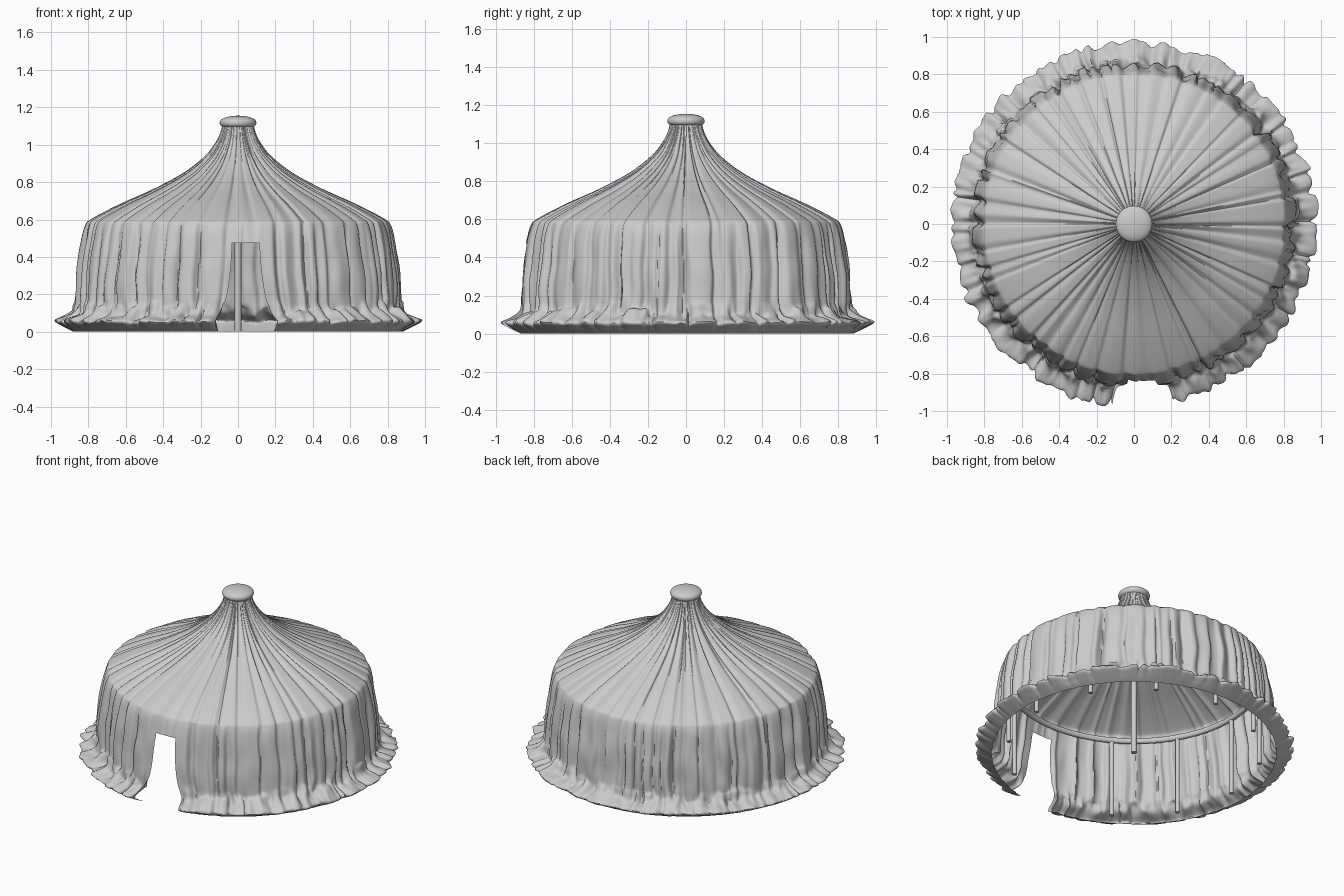
import bpy, bmesh, math, random
from mathutils import Vector, noise

if "Cube" in bpy.data.objects:
    bpy.data.objects.remove(bpy.data.objects["Cube"])

random.seed(7)
TAU = math.tau
T = 3600


def crease_table(count, wmin, wmax):
    """Periodic table of irregular inward creases (0 = bulge, 1 = deep fold)."""
    tab = [0.0] * T
    for i in range(count):
        c = (i + random.uniform(-0.38, 0.38)) / count * TAU
        w, depth = random.uniform(wmin, wmax), random.uniform(0.4, 1)
        flip = random.choice((-1, 1))
        k0, span = int(c / TAU * T), int(4 * w / TAU * T)
        for k in range(k0 - span, k0 + span + 1):
            d = (k / T * TAU - c) * flip
            w2 = w if d < 0 else w * 0.4           # steeper on one side
            tab[k % T] = max(tab[k % T], depth * math.exp(-(d / w2) ** 2))
    return tab


def look(tab, a):
    x = (a / TAU * T) % T
    i = int(x)
    f = x - i
    return tab[i % T] * (1 - f) + tab[(i + 1) % T] * f


def ramp(x, a, b):
    t = max(0, min(1, (x - a) / (b - a)))
    return t * t * (3 - 2 * t)


def spline(pts, sub):
    """Smooth curve through the points, keeping each point."""
    p = [Vector(q) for q in pts]
    p = [2 * p[0] - p[1]] + p + [2 * p[-1] - p[-2]]
    out = []
    for i in range(1, len(p) - 2):
        a, b, c, d = p[i - 1:i + 3]
        for s in range(sub):
            t = s / sub
            out.append(0.5 * (2 * b + (c - a) * t + (2 * a - 5 * b + 4 * c - d) * t * t
                              + (3 * b - a - 3 * c + d) * t ** 3))
    return out + [p[-2]]


def add_mesh(name, bm, angle=50):
    me = bpy.data.meshes.new(name)
    bm.to_mesh(me)
    bm.free()
    ob = bpy.data.objects.new(name, me)
    bpy.context.collection.objects.link(ob)
    bpy.context.view_layer.objects.active = ob
    ob.select_set(True)
    bpy.ops.object.shade_smooth_by_angle(angle=math.radians(angle))
    ob.select_set(False)
    return ob


# Cloth canopy: roof, wall, flared ruffle and turned-under hem in one sheet
profile = [(0.085, 1.10), (0.10, 1.05), (0.135, 0.99), (0.19, 0.928), (0.30, 0.845),
           (0.46, 0.760), (0.63, 0.684), (0.78, 0.606), (0.818, 0.57), (0.843, 0.475),
           (0.864, 0.33), (0.872, 0.2), (0.877, 0.13), (0.90, 0.09), (0.975, 0.057),
           (0.935, 0.027), (0.88, 0.0)]
SUB, N = 4, 720
rows = spline(profile, SUB)
door_row, lip_row = 9 * SUB, 14 * SUB
main, extra, ruffle = (crease_table(46, 0.02, 0.06), crease_table(38, 0.015, 0.05),
                       crease_table(50, 0.02, 0.06))
DOOR, HALF = math.radians(272.8), 10 * TAU / N

bm = bmesh.new()
grid = []
for j, q in enumerate(rows):
    tan = (rows[min(j + 1, len(rows) - 1)] - rows[max(j - 1, 0)]).normalized()
    nor = Vector((-tan.y, tan.x))
    wall = ramp(j, 7 * SUB, 10 * SUB)
    ruf = ramp(j, 11 * SUB, 13.5 * SUB)
    hem = ramp(j, lip_row, len(rows) - 1)
    lift = ramp(j, 11 * SUB, 12.5 * SUB) * (1 - 0.7 * ramp(j, 12.5 * SUB, lip_row)) * (1 - hem)
    widen = 0.082 * ramp(j, door_row, lip_row)
    line = []
    for i in range(N):
        d = i / N * TAU - math.pi                  # angle from door centre
        side = 1 if d > 0 else -1
        a = DOOR + d
        if abs(d) >= HALF - 1e-4:
            a += side * widen * math.exp(-(abs(d) - HALF) / 0.15)
        cx, cy = math.cos(d), math.sin(d)
        # creases wander slightly down the wall
        s = DOOR + d + wall * 0.02 * noise.noise((3 * cx, 3 * cy, 5 * q.y))
        calm = 1 - wall * (1 - ruf) * ramp(HALF + 0.06 - abs(d), 0, 0.06) * 0.8
        n = noise.noise((9 * cx, 9 * cy, 6 * q.y))
        f = look(main, s) * (0.017 * min(1, q.x / 0.35) * (1 - wall) + 0.034 * wall)
        f += look(extra, s) * 0.028 * wall
        off = -f * calm * (1 - 0.7 * ruf) + 0.010 * n * wall * (1 - ruf)
        r, z = q.x + nor.x * off, q.y + nor.y * off * (1 - ruf)
        if ruf > 0:                                # crumpled gathers
            n2 = noise.noise((10 * cx, 10 * cy, 18 * q.y + 4))
            n3 = noise.noise((22 * cx, 22 * cy, 25 * q.y))
            lf = look(ruffle, s + 0.03 * n)
            k = ruf * (1 - hem)
            r += k * (0.024 * n2 + 0.010 * n3 - 0.036 * lf + 0.008)
            z += lift * (0.03 * n2 + 0.015 * n3 + 0.025 * (0.45 - lf))
        r = min(r, 1.0)
        line.append(bm.verts.new((r * math.cos(a), r * math.sin(a), max(0, z))))
    grid.append(line)
for j in range(len(rows) - 1):
    for i in range(N):
        d = (i + 0.5) / N * TAU - math.pi
        if j >= door_row and abs(d) < HALF:        # doorway
            continue
        k = (i + 1) % N
        bm.faces.new((grid[j][i], grid[j + 1][i], grid[j + 1][k], grid[j][k]))
bmesh.ops.delete(bm, geom=[v for v in bm.verts if not v.link_faces], context='VERTS')
add_mesh("cloth_canopy", bm, 60)

# Rounded cap on the peak
bm = bmesh.new()
bmesh.ops.create_uvsphere(bm, u_segments=48, v_segments=24, radius=1)
for v in bm.verts:
    z = math.copysign(abs(v.co.z) ** 0.85, v.co.z)
    v.co = (v.co.x * 0.098, v.co.y * 0.098, 1.117 + 0.038 * z)
add_mesh("peak_cap", bm)


def pole(name, x, y, top, radius):
    bm = bmesh.new()
    bmesh.ops.create_cone(bm, cap_ends=True, segments=16, radius1=radius,
                          radius2=radius, depth=top)
    bmesh.ops.translate(bm, verts=bm.verts, vec=(x, y, top / 2))
    add_mesh(name, bm)


# Centre pole and ring of wall poles, leaving the doorway clear
pole("centre_pole", 0, 0, 1.10, 0.018)
RING = 0.785
for i in range(12):
    if i != 9:
        a = i * TAU / 12
        pole(f"wall_pole_{i}", RING * math.cos(a), RING * math.sin(a), 0.55, 0.014)

# Eave hoop
bpy.ops.mesh.primitive_torus_add(major_radius=RING, minor_radius=0.018, major_segments=96,
                                 minor_segments=12, location=(0, 0, 0.535))
bpy.context.object.name = "eave_hoop"
bpy.ops.object.shade_smooth_by_angle()
